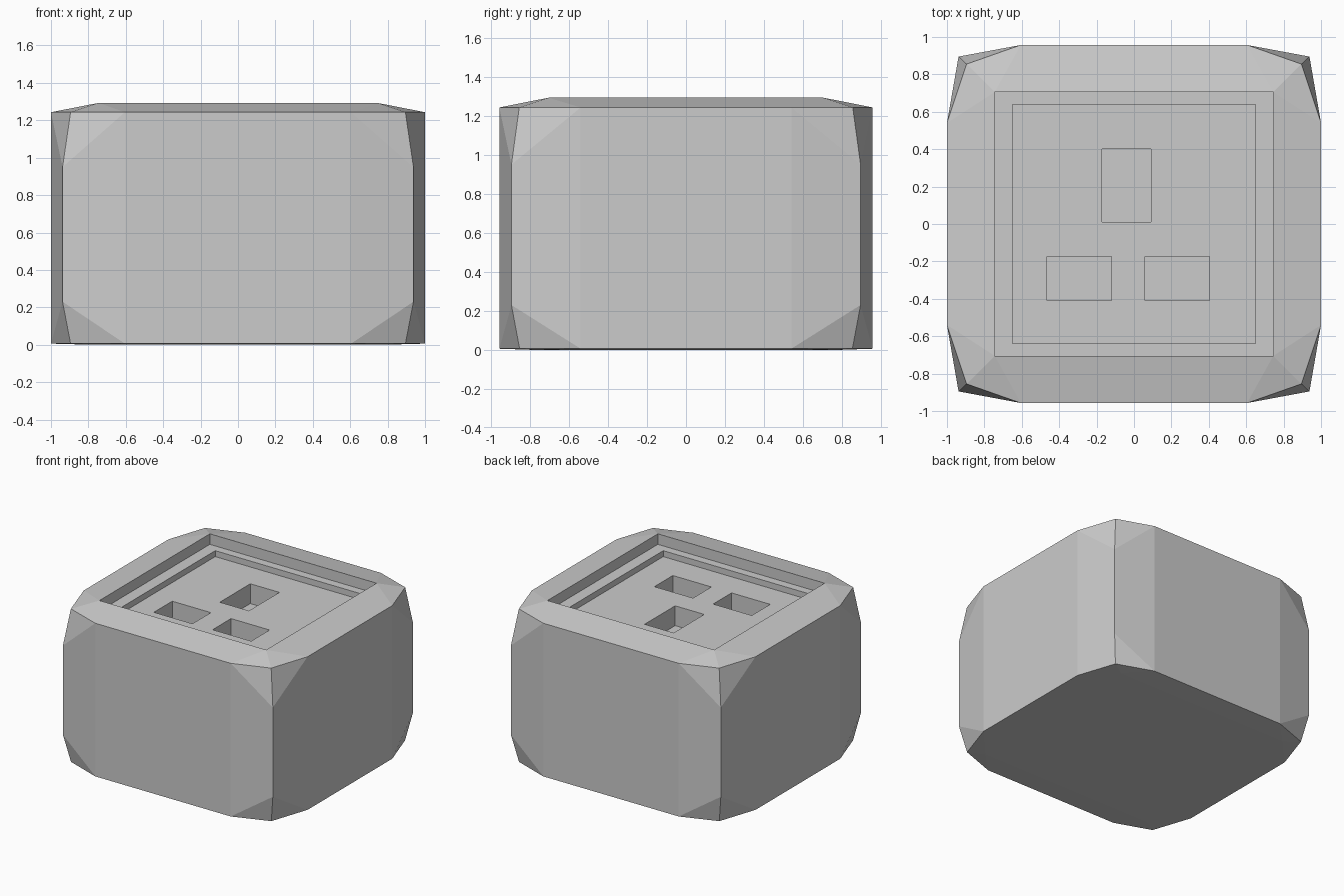
import bpy, bmesh
from mathutils import Vector

if "Cube" in bpy.data.objects:
    bpy.data.objects.remove(bpy.data.objects["Cube"])


def box(name, x0, x1, y0, y1, z0, z1):
    bm = bmesh.new()
    bmesh.ops.create_cube(bm, size=1)
    for v in bm.verts:
        v.co = Vector(((x0 + x1) / 2 + v.co.x * (x1 - x0),
                       (y0 + y1) / 2 + v.co.y * (y1 - y0),
                       (z0 + z1) / 2 + v.co.z * (z1 - z0)))
    return finish(bm, name)


def finish(bm, name):
    bmesh.ops.recalc_face_normals(bm, faces=bm.faces)
    mesh = bpy.data.meshes.new(name)
    bm.to_mesh(mesh)
    bm.free()
    obj = bpy.data.objects.new(name, mesh)
    bpy.context.collection.objects.link(obj)
    return obj


def push_face(bm, face, sx, sy, z):
    """Extrude a rectangular face to a new size and height."""
    new = bmesh.ops.extrude_discrete_faces(bm, faces=[face])["faces"][0]
    for v in new.verts:
        v.co = Vector((sx if v.co.x > 0 else -sx, sy if v.co.y > 0 else -sy, z))
    return new


# Faceted block: corners pulled in at the bottom and top, fuller in the middle
bm = bmesh.new()
rings = [(0.006, 0.895, 0.853), (0.23, 0.938, 0.895),
         (0.95, 0.938, 0.895), (1.243, 0.895, 0.855)]
for sx in (-1, 1):
    for sy in (-1, 1):
        for z, cx, cy in rings:
            bm.verts.new((sx * cx, sy * cy, z))
            if z < 0.1 or z > 1:
                bm.verts.new((sx, sy * 0.54, z))
                bm.verts.new((sx * 0.605, sy * 0.957, z))
        bm.verts.new((sx * 0.745, sy * 0.705, 1.293))
        bm.verts.new((sx * 0.78, sy * 0.78, 0.0))
bmesh.ops.convex_hull(bm, input=bm.verts)
bmesh.ops.dissolve_limit(bm, angle_limit=0.005, verts=bm.verts, edges=bm.edges)
bmesh.ops.recalc_face_normals(bm, faces=bm.faces)

# Stepped recess: rim wall, ledge, then the sunken panel
top = max(bm.faces, key=lambda f: f.calc_center_median().z)
for size in ((0.745, 0.705, 1.208), (0.65, 0.638, 1.208), (0.65, 0.638, 1.16)):
    top = push_face(bm, top, *size)
body = finish(bm, "block_body")

# Three rectangular sockets cut into the panel
sockets = [(-0.17, 0.09, 0.01, 0.40), (-0.465, -0.12, -0.41, -0.175),
           (0.06, 0.405, -0.41, -0.175)]
for i, rect in enumerate(sockets):
    cutter = box(f"socket_cutter_{i + 1}", *rect, 1.0, 1.25)
    cutter.hide_render = True
    cutter.hide_set(True)
    mod = body.modifiers.new(f"socket_{i + 1}", 'BOOLEAN')
    mod.operation = 'DIFFERENCE'
    mod.solver = 'EXACT'
    mod.object = cutter
